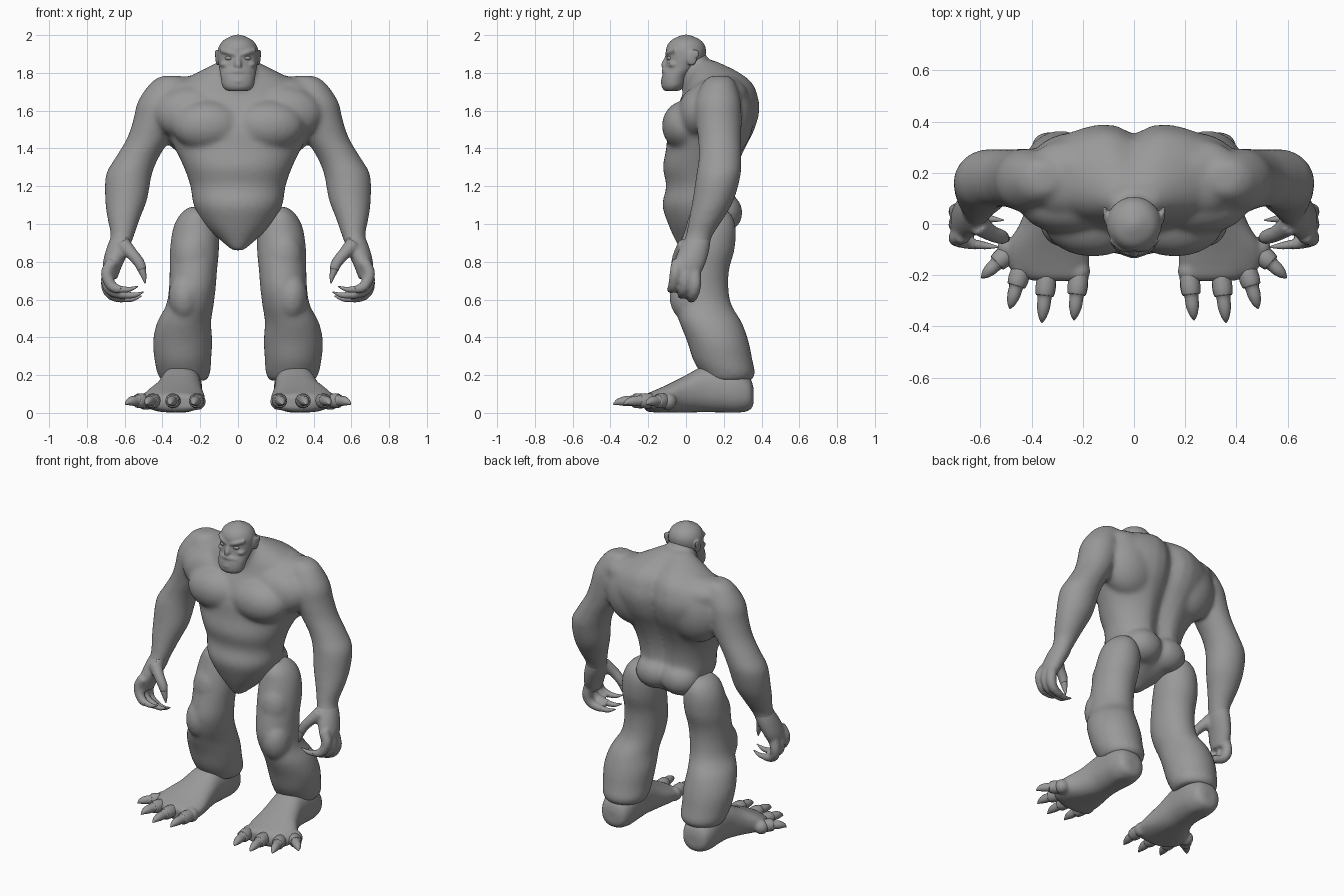
import bpy, bmesh, math
from mathutils import Vector

grey = bpy.data.materials.new("stone grey")
grey.diffuse_color = (0.32, 0.32, 0.32, 1)


def spline(rows, steps):
    """Catmull-Rom interpolation through rows of numbers."""
    out = []
    for i in range(len(rows) - 1):
        p = [rows[max(0, min(len(rows) - 1, i + k))] for k in (-1, 0, 1, 2)]
        for s in range(steps):
            t = s / steps
            out.append([0.5 * (2 * b + (c - a) * t + (2 * a - 5 * b + 4 * c - d) * t * t
                        + (3 * b - a - 3 * c + d) * t ** 3) for a, b, c, d in zip(*p)])
    return out + [list(rows[-1])]


def skin(bm, rings, sx=1):
    """Bridge rings of points and cap both ends."""
    vs = [[bm.verts.new((sx * x, y, z)) for x, y, z in r] for r in rings]
    n = len(vs[0])
    for a, b in zip(vs, vs[1:]):
        for i in range(n):
            bm.faces.new((a[i], a[(i + 1) % n], b[(i + 1) % n], b[i]))
    bm.faces.new(vs[0])
    bm.faces.new(vs[-1])


def loft(bm, rows, sx=1, n=28, power=1.0, along_y=False, groove=0.0):
    """Rows are centre u, centre v, height, radius u, radius v."""
    rings = []
    for cu, cv, h, ru, rv in spline(rows, 4):
        ring = []
        for i in range(n):
            c, s = math.cos(math.tau * i / n), math.sin(math.tau * i / n)
            u = cu + max(ru, .004) * math.copysign(abs(c) ** power, c)
            v = cv + max(rv, .004) * math.copysign(abs(s) ** power, s)
            if groove and s > 0:
                v -= groove * math.exp(-(u / .06) ** 2) * min(1, ru / .25)
            ring.append((u, h, max(v, .003)) if along_y else (u, v, h))
        rings.append(ring)
    skin(bm, rings, sx)


def tube(bm, rows, sx=1, n=12):
    """Rows are x, y, z, radius along a bent path."""
    pts = spline(rows, 4)
    rings = []
    for i, p in enumerate(pts):
        t = (Vector(pts[min(i + 1, len(pts) - 1)][:3]) - Vector(pts[max(i - 1, 0)][:3])).normalized()
        a = t.cross(Vector((.31, .9, .3))).normalized()
        b = t.cross(a)
        rings.append([Vector(p[:3]) + max(p[3], .003) * (math.cos(math.tau * k / n) * a
                      + math.sin(math.tau * k / n) * b) for k in range(n)])
    skin(bm, rings, sx)


def ball(bm, c, r, sx=1):
    vs = bmesh.ops.create_uvsphere(bm, u_segments=24, v_segments=14, radius=1)["verts"]
    for v in vs:
        v.co = (sx * (c[0] + v.co.x * r[0]), c[1] + v.co.y * r[1], c[2] + v.co.z * r[2])


def finish(bm, name, voxel=0, relax=4):
    bmesh.ops.recalc_face_normals(bm, faces=bm.faces)
    for f in bm.faces:
        f.smooth = True
    me = bpy.data.meshes.new(name)
    bm.to_mesh(me)
    bm.free()
    me.materials.append(grey)
    ob = bpy.data.objects.new(name, me)
    bpy.context.collection.objects.link(ob)
    if voxel:
        m = ob.modifiers.new("fuse", 'REMESH')
        m.mode, m.voxel_size, m.use_smooth_shade = 'VOXEL', voxel, True
        m = ob.modifiers.new("relax", 'SMOOTH')
        m.factor, m.iterations = 0.5, relax
    return ob


# Torso, chest, shoulders and arms fused into one skin
bm = bmesh.new()
torso = [(.86, .03, -.03, .05), (.92, .10, -.06, .17), (1.0, .185, -.095, .265), (1.1, .235, -.125, .275),
         (1.2, .252, -.105, .27), (1.3, .287, -.122, .287), (1.4, .335, -.105, .325), (1.5, .385, -.095, .375),
         (1.6, .41, -.06, .4), (1.68, .385, -.02, .39), (1.75, .31, .0, .36), (1.81, .2, .02, .285),
         (1.865, .09, .04, .17)]
loft(bm, [(0, (f + b) / 2, z, w, (b - f) / 2) for z, w, f, b in torso], n=40, power=.95, groove=.05)
tube(bm, [(0, .12, 1.66, .12), (0, .06, 1.78, .1), (0, .02, 1.88, .085)], n=20)
arm = [(.35, .18, 1.785, .05, .05), (.37, .175, 1.75, .09, .085), (.41, .17, 1.65, .12, .12),
       (.435, .173, 1.55, .12, .122), (.475, .178, 1.45, .115, .115), (.535, .18, 1.35, .115, .113),
       (.578, .172, 1.26, .122, .118), (.592, .145, 1.13, .112, .11), (.605, .108, 1.03, .087, .092),
       (.612, .07, .94, .063, .072), (.635, .045, .87, .06, .075)]
for s in (1, -1):
    ball(bm, (.16, .0, 1.52), (.19, .128, .135), s)         # chest
    ball(bm, (.24, .07, 1.585), (.205, .112, .145), s)      # chest to shoulder
    ball(bm, (.26, .18, 1.685), (.17, .15, .095), s)        # top of shoulder
    ball(bm, (.22, .21, 1.57), (.2, .15, .22), s)           # shoulder blade
    ball(bm, (.09, .185, 1.06), (.13, .115, .11), s)        # buttock
    loft(bm, arm, s)
finish(bm, "body", .012, 16)

# Hands with curled fingers
bm = bmesh.new()
palm = [(.612, .07, .945, .055, .062), (.635, .045, .87, .062, .08), (.665, .017, .78, .052, .082),
        (.675, 0, .71, .035, .06)]
fingers = ((-.055, .67, .03), (0, .64, 0), (.05, .62, .01))
for s in (1, -1):
    loft(bm, palm, s)
    for y, z, x in fingers:
        tube(bm, [(.665, y * .8, .8, .034), (.695, y, z + .07, .032), (.675, y - .01, z + .01, .029),
                  (.615 + x, y - .02, z - .012, .025), (.585 + x, y - .025, z - .014, .021)], s)
    tube(bm, [(.61, .0, .89, .045), (.56, -.035, .84, .033), (.52, -.05, .79, .03),
              (.507, -.055, .75, .023)], s)                 # thumb
finish(bm, "hands", .01, 4)

# Finger claws
bm = bmesh.new()
for s in (1, -1):
    for y, z, x in fingers:
        tube(bm, [(.605 + x, y - .022, z - .014, .02), (.55 + x, y - .03, z - .017, .014),
                  (.5 + x, y - .035, z, .003)], s)
    tube(bm, [(.51, -.054, .76, .022), (.498, -.057, .72, .014), (.492, -.058, .685, .003)], s)
finish(bm, "finger_claws")

# Head: skull, jaw, brow, nose, lips and ears
bm = bmesh.new()
loft(bm, [(0, -.075, 1.705, .06, .04), (0, -.068, 1.73, .083, .062), (0, -.055, 1.78, .092, .073),
          (0, -.02, 1.83, .1, .09), (0, -.002, 1.88, .108, .103), (0, 0, 1.93, .105, .105),
          (0, 0, 1.97, .08, .082), (0, 0, 1.994, .037, .037), (0, 0, 2.003, .005, .005)])
tube(bm, [(-.06, -.1, 1.76, .012), (0, -.117, 1.755, .018), (.06, -.1, 1.76, .012)])
tube(bm, [(-.06, -.092, 1.8, .014), (0, -.112, 1.808, .018), (.06, -.092, 1.8, .014)])
tube(bm, [(0, -.09, 1.9, .014), (0, -.105, 1.865, .016), (0, -.112, 1.84, .02), (0, -.1, 1.825, .014)])
for s in (1, -1):
    tube(bm, [(.005, -.098, 1.893, .012), (.05, -.093, 1.908, .014), (.09, -.058, 1.92, .013)], s)
    ball(bm, (.066, -.06, 1.845), (.03, .034, .02), s)      # cheekbone
    ball(bm, (.108, .03, 1.88), (.012, .03, .042), s)       # ear
    ball(bm, (.115, .05, 1.9), (.008, .02, .025), s)
finish(bm, "head", .006, 6)

# Eyes
bm = bmesh.new()
for s in (1, -1):
    ball(bm, (.047, -.086, 1.878), (.021, .016, .012), s)
finish(bm, "eyes")

# Legs: thigh, knee and heavy calf
leg = [(.22, .13, 1.09, .04, .06), (.222, .13, 1.05, .085, .11), (.223, .13, .98, .12, .133),
       (.23, .112, .87, .13, .146), (.236, .085, .76, .126, .144), (.242, .075, .66, .124, .15),
       (.255, .09, .57, .126, .152), (.285, .13, .48, .143, .165), (.293, .168, .38, .157, .163),
       (.292, .195, .28, .15, .157), (.287, .222, .21, .14, .143), (.287, .225, .17, .118, .12)]
for side, s in (("left", 1), ("right", -1)):
    bm = bmesh.new()
    loft(bm, leg, s)
    ball(bm, (.283, .012, .615), (.085, .1, .13), s)        # kneecap
    ball(bm, (.24, .045, .82), (.105, .095, .15), s)        # front of thigh
    finish(bm, side + "_leg", .012, 8)

# Feet, rings run from heel to the ball of the foot
foot = [(.3, .09, .358, .04, .04), (.3, .1, .338, .085, .085), (.3, .118, .27, .107, .12),
        (.3, .128, .18, .11, .127), (.305, .125, .09, .112, .122), (.317, .1, 0, .13, .1),
        (.337, .077, -.09, .162, .077), (.335, .062, -.16, .16, .06), (.315, .055, -.205, .13, .047),
        (.3, .055, -.222, .09, .028)]
toes = [(.215, -.2, .235, -.375), (.34, -.2, .36, -.385), (.44, -.175, .485, -.33), (.49, -.11, .595, -.21)]
toe_shape = ((-.25, .06, .03), (0, .063, .037), (.25, .064, .04), (.42, .064, .036), (.46, .064, .028),
             (.7, .062, .025), (.88, .056, .016), (1, .045, .003))
for side, s in (("left", 1), ("right", -1)):
    bm = bmesh.new()
    loft(bm, foot, s, power=.88, along_y=True)
    for x0, y0, x1, y1 in toes:                             # toe roots
        ball(bm, (x0, y0 + .015, .06), (.045, .045, .045), s)
    finish(bm, side + "_foot", .01, 3)
    bm = bmesh.new()
    for x0, y0, x1, y1 in toes:
        tube(bm, [(x0 + (x1 - x0) * t, y0 + (y1 - y0) * t, z, r) for t, z, r in toe_shape], s)
    finish(bm, side + "_toes_and_claws")
